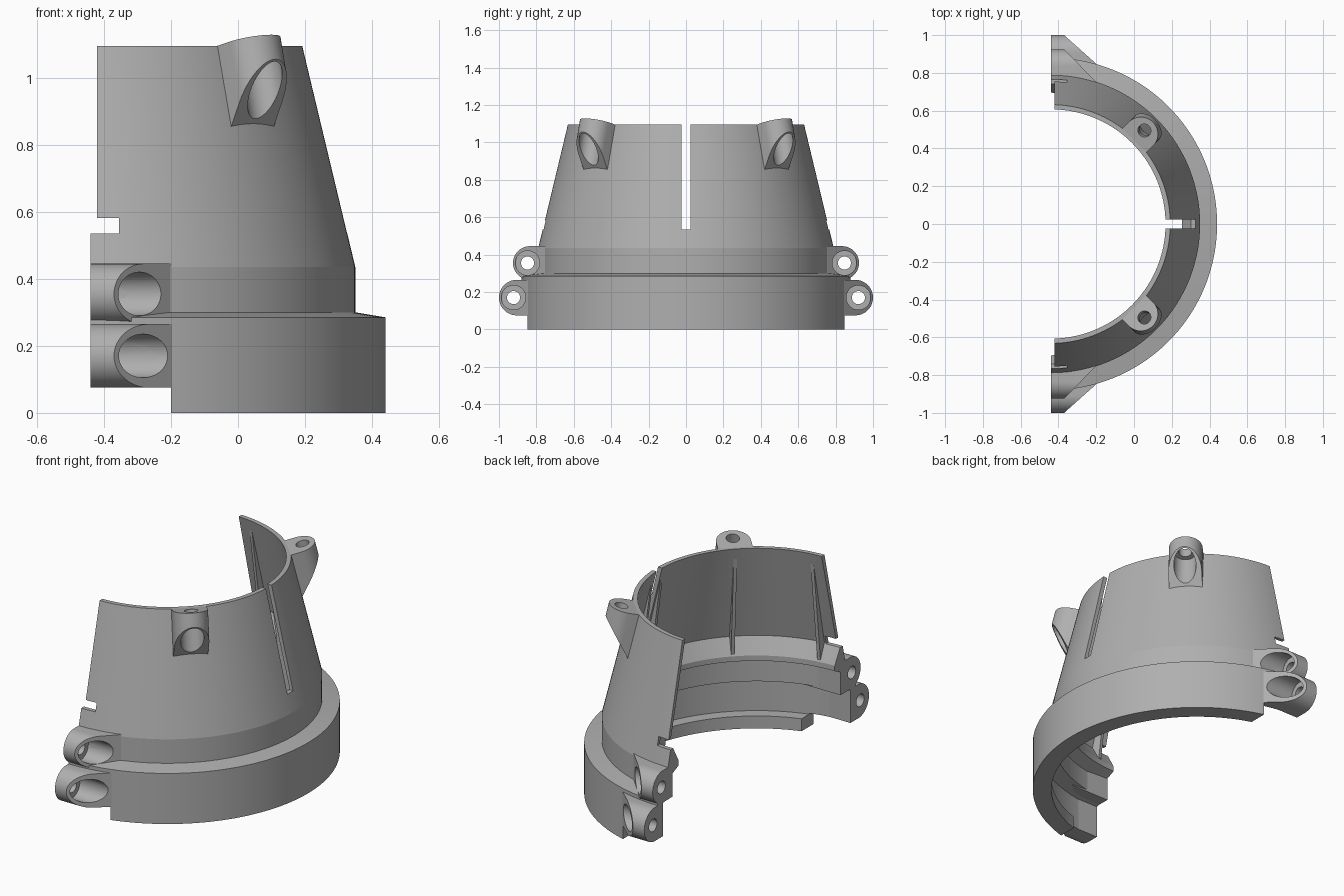
import bpy, bmesh
from math import sin, cos, pi, radians
from mathutils import Vector

if "Cube" in bpy.data.objects:
    bpy.data.objects.remove(bpy.data.objects["Cube"], do_unlink=True)

AXIS = Vector((-0.44, 0, 0))   # centre of the half shell
UP = Vector((0, 0, 1))

grey = bpy.data.materials.new("light grey")
grey.use_nodes = True
grey.diffuse_color = (0.43, 0.43, 0.43, 1)
grey.node_tree.nodes["Principled BSDF"].inputs["Base Color"].default_value = (0.43, 0.43, 0.43, 1)


def skin(name, rings):
    """Solid made by joining equal rings of points and capping both ends."""
    bm = bmesh.new()
    rows = [[bm.verts.new(p) for p in ring] for ring in rings]
    n = len(rows[0])
    for a, b in zip(rows, rows[1:]):
        for i in range(n):
            j = (i + 1) % n
            bm.faces.new((a[i], a[j], b[j], b[i]))
    bm.faces.new(rows[0])
    bm.faces.new(rows[-1])
    bmesh.ops.recalc_face_normals(bm, faces=bm.faces)
    mesh = bpy.data.meshes.new(name)
    bm.to_mesh(mesh)
    bm.free()
    mesh.materials.append(grey)
    ob = bpy.data.objects.new(name, mesh)
    bpy.context.collection.objects.link(ob)
    return ob


def box(name, lo, hi):
    (x0, y0, z0), (x1, y1, z1) = lo, hi
    return skin(name, [[(x0, y0, z), (x1, y0, z), (x1, y1, z), (x0, y1, z)] for z in (z0, z1)])


def circle(r, n=40):
    return [(r * cos(2 * pi * i / n), r * sin(2 * pi * i / n)) for i in range(n)]


def prism(name, section, start, end, frame):
    """Extrude an (outward, width) section along the frame's first axis."""
    origin, along, out, wide = frame
    return skin(name, [[origin + along * f(o) + out * o + wide * w for o, w in section]
                       for f in (start, end)])


def cut(ob, cutters):
    for c in cutters:
        mod = ob.modifiers.new(c.name, 'BOOLEAN')
        mod.operation = 'DIFFERENCE'
        mod.solver = 'EXACT'
        mod.object = c


def screw_boss(name, frame, r, shift, depth, flat, slope, bore):
    """Round-nosed boss with a slanted end; the screw hole sits off the nose centre."""
    nose = [(shift + r * cos(t), r * sin(t)) for t in (pi * (i / 24 - 0.5) for i in range(25))]
    section = [(-depth, -r)] + nose + [(-depth, r)]
    boss = prism(name, section, lambda o: 0, lambda o: flat + (shift + r - o) * slope, frame)
    hole = prism(name + "_hole_cutter", circle(0.035), lambda o: -0.1, lambda o: 0.2, frame)
    wide = prism(name + "_bore_cutter", circle(bore), lambda o: 0.055, lambda o: 0.3, frame)
    cut(boss, [hole, wide])
    return boss, [hole, wide]


# Half shell: base ring, collar and cone turned from one profile
profile = [(0.78, 0), (0.88, 0), (0.88, 0.285), (0.79, 0.30), (0.79, 0.435), (0.632, 1.095),
           (0.607, 1.095), (0.745, 0.54), (0.695, 0.45), (0.695, 0.42), (0.76, 0.39),
           (0.76, 0.275), (0.845, 0.26), (0.845, 0.07), (0.78, 0.07)]
STEPS = 80
shell = skin("half_shell", [
    [AXIS + Vector((r * cos(t), r * sin(t), z)) for r, z in profile]
    for t in (pi * (i / STEPS - 0.5) for i in range(STEPS + 1))])
parts = [shell]

# Slot, end notches and trimmed base
cutters = [
    box("slot_cutter", (0, -0.025, 0.535), (0.6, 0.025, 1.3)),
    box("edge_cutter", (-0.6, -1.2, 0.56), (-0.42, 1.2, 1.3)),
    box("notch_cutter", (-0.6, -1.2, 0.535), (-0.355, 1.2, 0.582)),
    box("base_cutter", (-0.6, -1.2, -0.2), (-0.2, 1.2, 0.075)),
]

for s, side in ((1, "back"), (-1, "front")):
    # Clamp bosses on the open ends
    for level, y, z, r, shift, depth, slope in (
            ("lower", 0.922, 0.17, 0.095, -0.017, 0.087, 1.12),
            ("upper", 0.847, 0.355, 0.09, -0.012, 0.1, 0.98)):
        frame = (Vector((-0.44, s * y, z)), Vector((1, 0, 0)), Vector((0, s, 0)), UP)
        boss, tools = screw_boss(f"{side}_{level}_clamp_boss", frame, r, shift, depth,
                                 0.07, slope, 0.065)
        parts.append(boss)
        cutters += tools
    # Screw boss leaning along the cone near the rim
    radial = Vector((cos(pi / 4), s * sin(pi / 4), 0))
    down = (radial * 0.24 - UP).normalized()
    out = (radial + UP * 0.24).normalized()
    frame = (AXIS + radial * 0.70 + UP * 1.113, down, out, down.cross(out))
    boss, _ = screw_boss(side + "_rim_boss", frame, 0.09, -0.025, 0.078, 0.075, 1.22, 0.06)
    parts.append(boss)
    # Tapered stiffening ribs inside the cone
    for k, deg in enumerate((4, 45, 82)):
        t = radians(deg)
        radial = Vector((cos(t), s * sin(t), 0))
        tangent = radial.cross(UP)
        parts.append(skin(f"{side}_rib_{k + 1}", [
            [AXIS + radial * r + UP * z + tangent * w
             for r, z in ((0.615, 1.09), (0.70, 0.46), (0.755, 0.54))]
            for w in (-0.009, 0.009)]))

cut(shell, cutters)

# Apply the cuts, then smooth the round surfaces
for ob in parts:
    bpy.ops.object.select_all(action='DESELECT')
    ob.select_set(True)
    bpy.context.view_layer.objects.active = ob
    for mod in list(ob.modifiers):
        bpy.ops.object.modifier_apply(modifier=mod.name)
    bpy.ops.object.shade_smooth_by_angle(angle=radians(12))

# The cutting tools are no longer needed
for ob in list(bpy.data.objects):
    if ob.name.endswith("_cutter"):
        bpy.data.objects.remove(ob, do_unlink=True)
